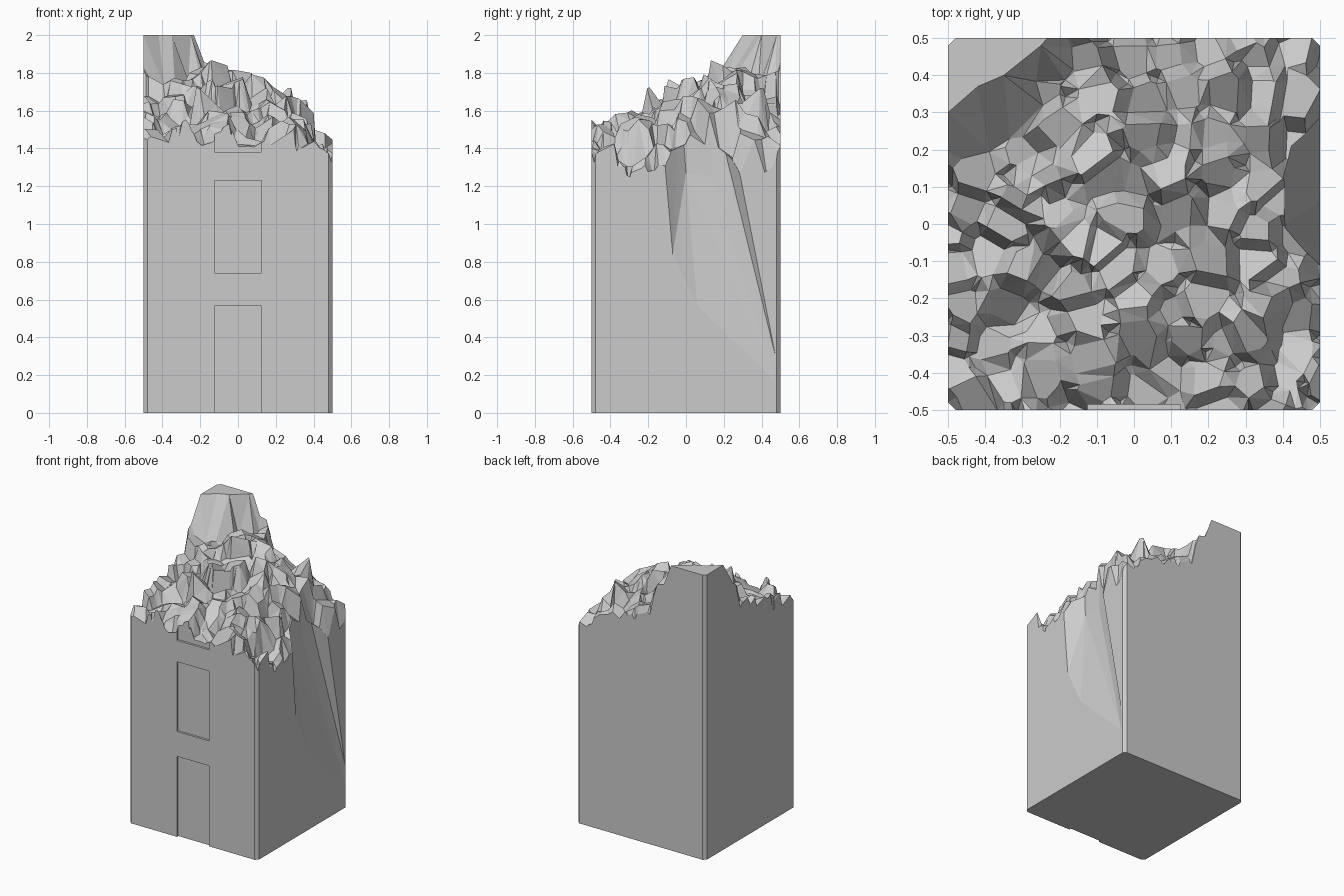
import bpy, bmesh, math, random
from mathutils import Vector
from mathutils.geometry import delaunay_2d_cdt

if "Cube" in bpy.data.objects:
    bpy.data.objects.remove(bpy.data.objects["Cube"])

random.seed(5)
U = random.uniform

# average height of the broken top at rows YS and columns XS
XS = [-.5, -.2, .1, .38, .5]
YS = [-.5, -.25, 0, .25, .5]
GRID = [[1.49, 1.51, 1.44, 1.44, 1.38],
        [1.51, 1.55, 1.52, 1.49, 1.24],
        [1.62, 1.74, 1.69, 1.59, 1.30],
        [1.75, 1.83, 1.75, 1.62, 1.28],
        [1.85, 1.74, 1.58, 1.50, 1.29]]


def locate(t, axis):
    """Interval index and fraction of t on an axis."""
    t = min(max(t, -.5), .5)
    i = max(k for k in range(4) if axis[k] <= t)
    return i, (t - axis[i]) / (axis[i + 1] - axis[i])


def height(x, y):
    i, u = locate(x, XS)
    j, v = locate(y, YS)
    low = GRID[j][i] * (1 - u) + GRID[j][i + 1] * u
    high = GRID[j + 1][i] * (1 - u) + GRID[j + 1][i + 1] * u
    return low * (1 - v) + high * v


def in_peak(p):
    return (p.y - .3) - .74 * (p.x + .5) > -.05


def cell(seed, seeds, r):
    """Convex polygon of the points nearest to one seed."""
    poly = [Vector(c) for c in ((-r, -r), (r, -r), (r, r), (-r, r))]
    for s in seeds:
        n = s - seed
        if n.length == 0 or n.length > .5:
            continue
        m, out = (s + seed) / 2, []
        for a, b in zip(poly, poly[1:] + poly[:1]):
            da, db = (a - m).dot(n), (b - m).dot(n)
            if da <= 0:
                out.append(a)
            if da * db < 0:
                out.append(a.lerp(b, da / (da - db)))
        poly = out
    return poly


# rubble surface: tilted flat stones joined by sloping facets
N, R = 11, .6
step = 2 * R / N
seeds = [Vector((-R + step * (i + .5 + U(-.47, .47)), -R + step * (j + .5 + U(-.47, .47))))
         for i in range(N) for j in range(N)]
pts, zs, faces = [], [], []


def add(p, z):
    pts.append(Vector((p.x, p.y)))
    zs.append(z)
    return len(pts) - 1


for s in seeds:
    poly = cell(s, seeds, R)
    c = sum(poly, Vector((0, 0))) / len(poly)
    k = U(.5, .8)
    ring = [c.lerp(p, k) for p in poly]
    if any(in_peak(q) for q in ring):
        continue
    top = height(c.x, c.y) + U(-.06, .05)
    tx, ty = U(-.8, .8), U(-.8, .8)
    faces.append([add(q, top + tx * (q.x - c.x) + ty * (q.y - c.y)) for q in ring])
    # occasional crevices at the stone corners
    for p, q in zip(poly, ring):
        if U(0, 1) < .12 and not in_peak(p):
            add(p, height(p.x, p.y) - .06)
# intact corner reaching the full height
peak = [(-.6, .6), (-.6, .24), (-.5, .3), (-.42, .37), (-.35, .4), (-.25, .48), (-.2, .54), (-.2, .6)]
faces.append([add(Vector(p), 2.0) for p in peak])
add(Vector((.62, .62)), 1.29)

verts, _, tris, origin, _, _ = delaunay_2d_cdt(pts, [], faces, 0, 1e-5)
bm = bmesh.new()
bv = [bm.verts.new((v.x, v.y, zs[o[0]] if o else height(v.x, v.y))) for v, o in zip(verts, origin)]
for t in tris:
    bm.faces.new([bv[i] for i in t])

# trim to a square with small corner chamfers
for k in range(8):
    a = k * math.pi / 4
    n = Vector((math.cos(a), math.sin(a), 0))
    d = .98 / math.sqrt(2) if k % 2 else .5
    bmesh.ops.bisect_plane(bm, geom=bm.verts[:] + bm.edges[:] + bm.faces[:], dist=1e-5,
                           plane_co=n * d, plane_no=n, clear_outer=True)

# walls down to the ground, and the underside
rim = [e for e in bm.edges if e.is_boundary]
ext = bmesh.ops.extrude_edge_only(bm, edges=rim)["geom"]
for v in ext:
    if isinstance(v, bmesh.types.BMVert):
        v.co.z = 0
bmesh.ops.holes_fill(bm, edges=[e for e in bm.edges if e.is_boundary], sides=0)
bmesh.ops.dissolve_limit(bm, angle_limit=.02, verts=bm.verts[:], edges=bm.edges[:])
bmesh.ops.recalc_face_normals(bm, faces=bm.faces[:])
me = bpy.data.meshes.new("ruined_tower")
bm.to_mesh(me)
tower = bpy.data.objects.new("ruined_tower", me)
bpy.context.collection.objects.link(tower)


def cut(name, points):
    """Subtract the convex hull of some points from the tower."""
    b = bmesh.new()
    for p in points:
        b.verts.new(p)
    bmesh.ops.convex_hull(b, input=b.verts[:])
    bmesh.ops.recalc_face_normals(b, faces=b.faces[:])
    m = bpy.data.meshes.new(name)
    b.to_mesh(m)
    o = bpy.data.objects.new(name, m)
    bpy.context.collection.objects.link(o)
    o.hide_render = True
    mod = tower.modifiers.new(name, "BOOLEAN")
    mod.operation, mod.solver, mod.object = "DIFFERENCE", "EXACT", o
    bpy.context.view_layer.objects.active = tower
    bpy.ops.object.modifier_apply(modifier=name)
    bpy.data.objects.remove(o)


# shallow door and window recesses on the front
for name, z0, z1 in (("door_recess", -.1, .565), ("window_recess", .74, 1.23), ("top_window_recess", 1.38, 1.6)):
    cut(name, [(x, y, z) for x in (-.125, .125) for y in (-.6, -.485) for z in (z0, z1)])

# sheared break on the right wall, open at the top
outer = [(-.11, 1.3), (-.07, .84), (.06, .57), (.47, .17), (.474, .3), (.36, .82), (.24, 1.25), (.2, 1.7), (-.11, 1.7)]
cut("wall_break", [(x, y, z) for x in (.5, .6) for y, z in outer]
    + [(.41, 0, 1.27), (.41, .14, 1.25), (.445, .27, .88), (.4, -.03, 1.7), (.4, .13, 1.7)])
